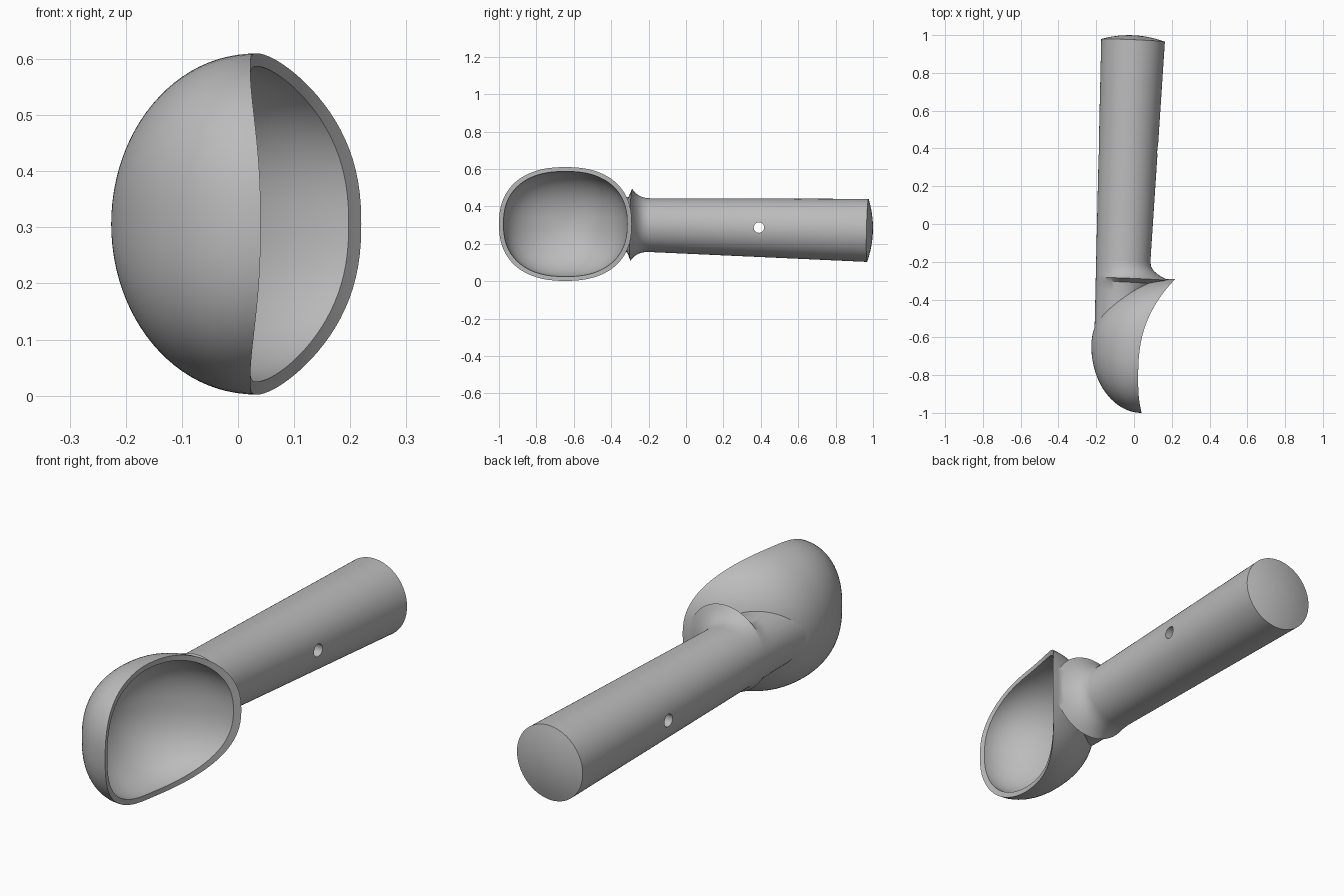
import bpy, bmesh
from math import sin, cos, pi, radians, copysign
from mathutils import Vector

cube = bpy.data.objects.get("Cube")
if cube:
    bpy.data.objects.remove(cube, do_unlink=True)

SEG = 96
metal = bpy.data.materials.new("grey metal")
metal.use_nodes = True
grey = (0.5, 0.5, 0.5, 1)
metal.diffuse_color = grey
metal.node_tree.nodes["Principled BSDF"].inputs["Base Color"].default_value = grey


def loft(name, start, rings, end):
    """Closed skin from a start point through rings to an end point."""
    bm = bmesh.new()
    loops = [[bm.verts.new(p) for p in ring] for ring in rings]
    first, last = bm.verts.new(start), bm.verts.new(end)
    n = len(loops[0])
    for i in range(n):
        j = (i + 1) % n
        bm.faces.new((first, loops[0][j], loops[0][i]))
        bm.faces.new((last, loops[-1][i], loops[-1][j]))
        for a, b in zip(loops, loops[1:]):
            bm.faces.new((a[i], a[j], b[j], b[i]))
    bmesh.ops.recalc_face_normals(bm, faces=bm.faces)
    mesh = bpy.data.meshes.new(name)
    bm.to_mesh(mesh)
    bm.free()
    mesh.materials.append(metal)
    obj = bpy.data.objects.new(name, mesh)
    bpy.context.collection.objects.link(obj)
    return obj


CY, CZ = -0.645, 0.306


def rim_x(y):
    """Curved sweep of the scoop's mouth."""
    d = y + 0.82
    return 0.022 + (1.03 if d > 0 else 1.6) * abs(d) ** 2.6


def outline(ry, rz):
    """Rounded oval outline of the mouth as (y, z) offsets."""
    def power(v):
        return copysign(abs(v) ** (2 / 2.35), v)
    return [(ry * power(cos(2 * pi * i / SEG)), rz * power(sin(2 * pi * i / SEG)))
            for i in range(SEG)]


def bowl_rings(oval, back):
    rings = []
    for k in range(1, 25):
        a = k / 24 * pi / 2
        rings.append([(rim_x(CY + y) * (1 - cos(a)) + back * cos(a),
                       CY + y * sin(a), CZ + z * sin(a)) for y, z in oval])
    return rings


# Scoop bowl: rounded back closed by the swept mouth surface
outer = outline(0.355, 0.304)
rings = bowl_rings(outer, -0.226)
for s in (0.97, 0.94, 0.9, 0.8, 0.65, 0.5, 0.35, 0.2):
    rings.append([(rim_x(CY + y * s), CY + y * s, CZ + z * s) for y, z in outer])
scoop = loft("scoop", (-0.226, CY, CZ), rings, (rim_x(CY), CY, CZ))

# Hollow of the bowl
inner = outline(0.331, 0.281)
rings = bowl_rings(inner, -0.2)
rings.append([(x + 0.3, y, z) for x, y, z in rings[-1]])
hollow = loft("bowl_hollow_cutter", (-0.2, CY, CZ), rings, (0.5, CY, CZ))

# Tapered handle, flared where it meets the lip, with a domed end
axis = Vector((0.0444, 1, -0.0239))
side = Vector((1, -0.0444, 0)).normalized()
up = side.cross(axis.normalized())
base = Vector((-0.057, -0.2, 0.3))


def on_axis(y):
    return base + axis * (y + 0.2)


def handle_ring(y, flare=0, scale=1):
    ring = []
    for i in range(SEG):
        t = 2 * pi * i / SEG
        r = (0.1435 + 0.0214 * (y + 0.2)) * scale + flare * ((1 + cos(t)) / 2) ** 1.5
        ring.append(on_axis(y) + (side * cos(t) + up * sin(t)) * r)
    return ring


rings = [handle_ring(-0.62, 0, 0.75), handle_ring(-0.59), handle_ring(-0.36)]
for y, flare in ((-0.31, 0.02), (-0.29, 0.115), (-0.28, 0.085), (-0.27, 0.062), (-0.255, 0.038),
                 (-0.24, 0.02), (-0.22, 0.006), (-0.195, 0)):
    rings.append(handle_ring(y, flare))
rings += [handle_ring(0.4), handle_ring(0.972)]
for a in (75, 60, 45, 30, 15):
    s = a / 90
    rings.append(handle_ring(0.972 + 0.027 * (1 - s * s), 0, s))
handle = loft("handle", on_axis(-0.62), rings, on_axis(0.999))

# Cross hole through the handle
bpy.ops.mesh.primitive_cylinder_add(vertices=32, radius=0.028, depth=1,
                                    location=(0, 0.39, 0.287), rotation=(0, radians(90), 0))
hole = bpy.context.object
hole.name = "hole_cutter"
hole.data.materials.append(metal)

# Join and cut
for tool, mode in ((handle, 'UNION'), (hollow, 'DIFFERENCE'), (hole, 'DIFFERENCE')):
    mod = scoop.modifiers.new(tool.name, 'BOOLEAN')
    mod.operation, mod.solver, mod.object = mode, 'EXACT', tool
    tool.hide_render = True

bpy.context.view_layer.update()
result = bpy.data.meshes.new_from_object(
    scoop.evaluated_get(bpy.context.evaluated_depsgraph_get()))
scoop.modifiers.clear()
scoop.data = result
for tool in (handle, hollow, hole):
    bpy.data.objects.remove(tool, do_unlink=True)

bpy.ops.object.select_all(action='DESELECT')
scoop.select_set(True)
bpy.context.view_layer.objects.active = scoop
bpy.ops.object.shade_smooth_by_angle(angle=radians(35))
